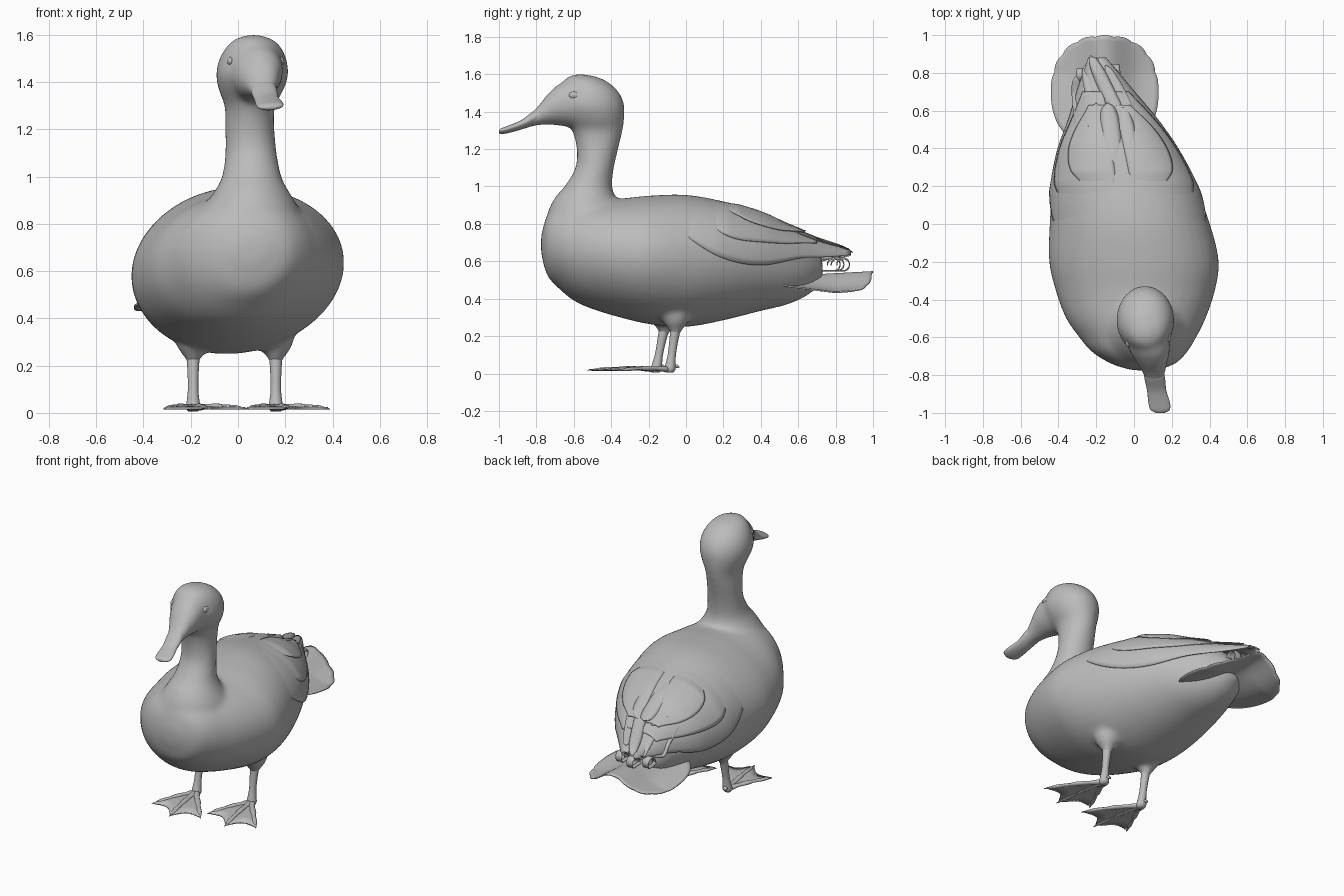
import bpy
from math import sin, cos, pi, radians, sqrt, exp
from mathutils import Vector

cube = bpy.data.objects.get("Cube")
if cube:
    bpy.data.objects.remove(cube, do_unlink=True)

GREY = (0.5, 0.5, 0.5, 1)
mat = bpy.data.materials.new("plain grey")
mat.use_nodes = True
mat.diffuse_color = GREY
mat.node_tree.nodes["Principled BSDF"].inputs["Base Color"].default_value = GREY


def make(name, verts, faces, thick=0):
    mesh = bpy.data.meshes.new(name)
    mesh.from_pydata([tuple(v) for v in verts], [], faces)
    mesh.materials.append(mat)
    mesh.shade_smooth()
    mesh.update()
    ob = bpy.data.objects.new(name, mesh)
    bpy.context.scene.collection.objects.link(ob)
    if thick:
        mod = ob.modifiers.new("thickness", 'SOLIDIFY')
        mod.thickness, mod.offset = thick, 0
    return ob


def grid(rows, closed=False):
    """Vertices and quads of a sheet or a capped tube."""
    n = len(rows[0])
    faces = []
    for r in range(len(rows) - 1):
        for k in range(n if closed else n - 1):
            a, b = r * n + k, r * n + (k + 1) % n
            faces.append((a, b, b + n, a + n))
    if closed:
        last = (len(rows) - 1) * n
        faces += [tuple(reversed(range(n))), tuple(range(last, last + n))]
    return [p for row in rows for p in row], faces


def at(rows, t):
    """Smooth interpolation of (key, values...) rows."""
    i = 0
    while i < len(rows) - 2 and t > rows[i + 1][0]:
        i += 1
    a, b = rows[i], rows[i + 1]
    p, q = rows[max(i - 1, 0)], rows[min(i + 2, len(rows) - 1)]
    h = b[0] - a[0]
    u = min(max((t - a[0]) / h, 0), 1)
    out = []
    for k in range(1, len(a)):
        m = (b[k] - p[k]) / (b[0] - p[0]) * h
        n = (q[k] - a[k]) / (q[0] - a[0]) * h
        d = b[k] - a[k]
        out.append(a[k] + u * m + u * u * (3 * d - 2 * m - n) + u ** 3 * (m + n - 2 * d))
    return out


def section(rows, t, ang, axis='y', grow=0.0):
    """Point on a section; sections along y roll slightly to the right."""
    c, w, lo, hi = at(rows, t)
    u = c + (w + grow) * cos(ang)
    v = (lo + hi) / 2 + ((hi - lo) / 2 + grow) * sin(ang)
    return (u, t, v + .06 * (u - c)) if axis == 'y' else (u, v, t)


def loft(rows, axis='y', sides=40, steps=4):
    keys = [a[0] + (b[0] - a[0]) * k / steps for a, b in zip(rows, rows[1:]) for k in range(steps)]
    keys.append(rows[-1][0])
    return grid([[section(rows, t, 2 * pi * k / sides, axis) for k in range(sides)]
                 for t in keys], True)


# Sections: position, centre x, half width, low, high
BODY = [(-.775, .05, .06, .64, .74), (-.745, .05, .16, .53, .84), (-.68, .03, .25, .455, .9),
        (-.6, .02, .31, .39, .92), (-.5, .01, .37, .345, .93), (-.35, .007, .423, .3, .935),
        (-.2, 0, .45, .265, .95), (0, -.022, .425, .25, .955), (.2, -.052, .378, .285, .92),
        (.4, -.085, .305, .335, .865), (.55, -.11, .225, .372, .78), (.66, -.14, .15, .425, .7),
        (.73, -.15, .06, .49, .62)]
NECK = [(.6, .03, .28, -.73, -.25), (.8, .04, .24, -.75, -.28), (.88, .055, .195, -.733, -.34),
        (.95, .058, .15, -.695, -.38), (1, .058, .126, -.65, -.395), (1.1, .055, .11, -.592, -.385),
        (1.2, .05, .105, -.585, -.362), (1.3, .05, .107, -.61, -.338), (1.36, .055, .135, -.65, -.33),
        (1.43, .06, .154, -.69, -.328), (1.5, .063, .142, -.675, -.355), (1.55, .066, .115, -.665, -.405),
        (1.585, .066, .075, -.635, -.47), (1.601, .066, .02, -.59, -.55)]
BILL = [(-1, .138, .024, 1.285, 1.302), (-.985, .138, .05, 1.281, 1.312), (-.95, .134, .057, 1.286, 1.325),
        (-.88, .12, .051, 1.305, 1.355), (-.8, .107, .06, 1.325, 1.42), (-.74, .096, .08, 1.33, 1.495),
        (-.68, .085, .105, 1.325, 1.548), (-.58, .07, .122, 1.31, 1.58)]
ENVELOPE = BODY[:-3] + [(.55, -.11, .225, .39, .79), (.7, -.15, .14, .48, .72), (.9, -.2, .02, .62, .65)]
# Legs: name, x, y at the hip, y at the foot
LEGS = [("right", -.19, -.115, -.165), ("left", .16, -.055, -.09)]
HIP = [(.19, .02), (.235, .038), (.265, .062), (.32, .08), (.38, .07)]

# Body, neck, head and hips fused into one smooth skin
parts = [loft(BODY), loft(NECK, 'z'), loft(BILL)]
for label, x, hip, foot in LEGS:
    parts.append(loft([(z, x, w, hip - w, hip + w) for z, w in HIP], 'z', 24))
verts, faces = [], []
for v, f in parts:
    faces += [tuple(i + len(verts) for i in face) for face in f]
    verts += v
body = make("body", verts, faces)
mod = body.modifiers.new("fuse", 'REMESH')
mod.mode, mod.voxel_size, mod.use_smooth_shade = 'VOXEL', .012, True
mod = body.modifiers.new("soften", 'SMOOTH')
mod.factor, mod.iterations = .5, 28

# Crisp bill, its root buried in the face
make("bill", *loft(BILL[:4] + [(-.8, .107, .054, 1.332, 1.41), (-.7, .09, .03, 1.37, 1.42)]))

# Eyes
for side, name in ((-1, "right_eye"), (1, "left_eye")):
    bpy.ops.mesh.primitive_uv_sphere_add(segments=20, ring_count=12, radius=.026,
                                         location=(.075 + side * .107, -.608 + side * .012, 1.488))
    eye = bpy.context.object
    eye.name = name
    eye.scale = (.55, 1.2, .75)
    eye.data.materials.append(mat)
    eye.data.shade_smooth()

# Folded wings: three overlapping feather layers, sunk into the back at front and top
LAYERS = [("primaries", -.06, .88, (25, 0, -8, 5, 0), .013),
          ("secondaries", .06, .7, (40, 20, 17, 24, 40), .019),
          ("coverts", .16, .63, (66, 45, 38, 42, 58), .025)]
for side, label in ((-1, "right"), (1, "left")):
    for name, y0, y1, lows, lift in LAYERS:
        edge = [(k / 4, low) for k, low in enumerate(lows)]
        rows = []
        for r in range(33):
            u = r / 32
            low = at(edge, u)[0]
            row = []
            for k in range(15):
                s = k / 14
                ang = radians(low + (84 - low) * s)
                off = -.012 + (lift + .012) * min(1, u * 4) * (1 - .75 * s ** 1.5)
                row.append(section(ENVELOPE, y0 + (y1 - y0) * u,
                                   ang if side > 0 else pi - ang, 'y', off))
            rows.append(row)
        make(f"{label}_wing_{name}", *grid(rows), .005)


def ribbon(name, path, across, width, leaf=True):
    """Thin feather along a path, leaf-shaped or evenly flared."""
    rows, across = [], Vector(across)
    for i, p in enumerate(path):
        u = i / (len(path) - 1)
        w = width * (sqrt(max(0, 1 - abs(2 * u - 1) ** 3)) + .05 if leaf else .4 + .6 * u)
        rows.append([Vector(p) + across * w * k - Vector((0, 0, .25 * w * k * k)) for k in (-1, -.5, 0, .5, 1)])
    return make(name, *grid(rows), .005)


# Long feathers over the rump
BLADES = [(-.1, .3, -.14, .64, .05), (0, .3, -.06, .62, .04), (-.2, .3, -.2, .64, .04),
          (.05, .45, -.15, .84, .03), (-.02, .45, -.23, .89, .035),
          (-.27, .42, -.31, .78, .03), (-.18, .48, -.26, .84, .03)]
for i, (x0, y0, x1, y1, w) in enumerate(BLADES):
    path = []
    for k in range(17):
        x, y = x0 + (x1 - x0) * k / 16, y0 + (y1 - y0) * k / 16
        c, hw, lo, hi = at(ENVELOPE, y)
        dome = sqrt(max(0, 1 - ((x - c) / hw) ** 2))
        path.append((x, y, (lo + hi) / 2 + (hi - lo) / 2 * dome + .06 * (x - c) - .004 + .02 * k / 16))
    across = Vector((y1 - y0, x0 - x1, 0)).normalized()
    ribbon(f"rump_feather_{i + 1}", path, across, w)

# Curled feathers above the tail
for i, (x, y) in enumerate(((-.28, .79), (-.2, .84), (-.1, .81))):
    path = [(-.15 + (x + .15) * .5, .64, .55), (x, y - .06, .552)]
    path += [(x, y + .034 * cos(radians(a)), .585 + .034 * sin(radians(a))) for a in range(-90, 181, 18)]
    ribbon(f"curled_feather_{i + 1}", path, (1, 0, 0), .032, False)

# Fanned tail, sides drooping more toward the finely scalloped rear
rows = []
for r in range(13):
    ring = []
    for k in range(144):
        a = 2 * pi * k / 144
        ca, sa = cos(a), sin(a)
        rad = (abs(ca) ** 2.3 + abs(sa) ** 2.3) ** (-1 / 2.3)
        ripple = abs(sin(a * 9)) if sa > .1 else 1
        rad *= (.975 + .025 * ripple) * (r + .02) / 12.02
        dx, dy = .285 * rad * ca, .3 * rad * sa
        rear = min(1, max(0, (dy + .25) / .35))
        droop = .1 * (.35 + .65 * rear) * (1 - exp(-(dx / .13) ** 2))
        ring.append((-.155 + dx, .7 + dy, .527 + .055 * dy - droop))
    rows.append(ring)
verts, faces = grid(rows, True)
make("tail_fan", verts, faces[:-1], .008)

# Legs and webbed feet
TIPS = [(-.125, -.28), (.06, -.365), (.228, -.28)]
for label, x, hip, foot in LEGS:
    rows = []
    for z, w in ((.005, .02), (.02, .03), (.05, .027), (.1, .022), (.18, .024), (.24, .028), (.3, .03)):
        y = foot + (hip - foot) * min(1, z / .25)
        rows.append((z, x, w, y - w, y + w))
    make(f"{label}_leg", *loft(rows, 'z', 20, 3))

    # Toes, with a short hind toe
    for i, (tx, ty) in enumerate(TIPS + [(-.01, .055)]):
        hind = ty > 0
        across = Vector((-ty, tx, 0)).normalized()
        rings = []
        for k in range(10):
            u = k / 9
            rad = (.02 - .01 * u + .003 * sin(u * 6 * pi)) * (.25 if k == 9 else 1)
            z = .05 - .015 * u if hind else .022 - .005 * u + .008 * sin(pi * u)
            c = Vector((x + tx * u, foot + ty * u, z))
            rings.append([c + across * rad * cos(a) + Vector((0, 0, .7 * rad * sin(a)))
                          for a in [2 * pi * j / 10 for j in range(10)]])
        make(f"{label}_toe_{i + 1}", *grid(rings, True))

    # Web with a scooped edge between the toes
    edge = []
    for (ax, ay), (bx, by) in zip(TIPS, TIPS[1:]):
        for k in range(9):
            u = k / 8
            dip = 1 - .15 * sin(pi * u)
            edge.append(((ax + (bx - ax) * u) * dip, (ay + (by - ay) * u) * dip))
    sheet = [[(x + ex * s, foot + ey * s, .019 + .006 * sin(pi * s)) for ex, ey in edge]
             for s in (.02, .25, .5, .75, .97)]
    make(f"{label}_web", *grid(sheet), .009)
